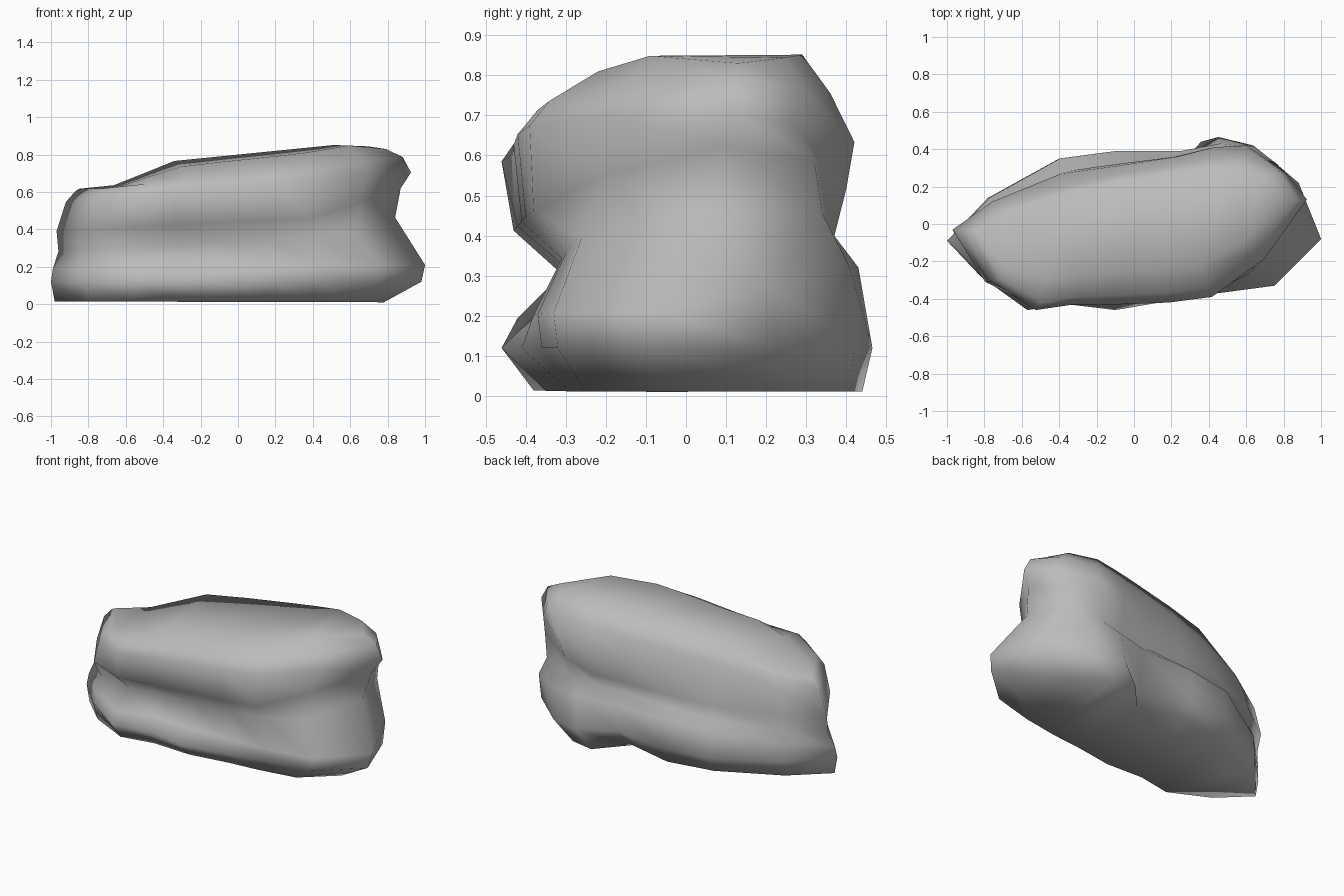
import bpy
import bmesh

# Remove the default cube only
default_cube = bpy.data.objects.get("Cube")
if default_cube:
    bpy.data.objects.remove(default_cube, do_unlink=True)


def make_material(name, value):
    material = bpy.data.materials.new(name)
    material.use_nodes = True
    colour = (value, value, value, 1)
    material.diffuse_color = colour
    shader = material.node_tree.nodes["Principled BSDF"]
    shader.inputs["Base Color"].default_value = colour
    shader.inputs["Roughness"].default_value = 0.9
    return material


def interpolate(points, position):
    """Piecewise linear height along the length of the rock."""
    if position <= points[0][0]:
        return points[0][1]
    for (start, low), (end, high) in zip(points, points[1:]):
        if position <= end:
            return low + (high - low) * (position - start) / (end - start)
    return points[-1][1]


# Shared column positions: right tip, along the front, left tip, along the back
columns = [1, .75, .45, .2, -.1, -.35, -.57, -.82,
           -1, -.78, -.4, -.1, .25, .46, .65, .88]
left_tip = columns.index(-1)


def add_ring(mesh, left, right, heights, depths, front_drop=0, back_lift=0):
    """One closed contour, stretched between its two end positions."""
    ring = []
    for fraction, depth in zip(columns, depths):
        along = fraction * (right if fraction > 0 else -left)
        height = interpolate(heights, along)
        height += back_lift * max(0, depth) - front_drop * max(0, -depth)
        ring.append(mesh.verts.new((along, depth, height)))
    return ring


def slope(low, high):
    return [(-1, low), (1, high)]


def cap(mesh, ring):
    """Close a contour with strips running from its front to its back."""
    front = ring[1:left_tip]
    back = ring[:left_tip:-1]
    mesh.faces.new((ring[0], front[0], back[0]))
    for i in range(len(front) - 1):
        mesh.faces.new((front[i], front[i + 1], back[i + 1], back[i]))
    mesh.faces.new((front[-1], ring[left_tip], back[-1]))


mesh = bmesh.new()
rings = []

# Flat underside, with a hollow at the back beside the right lobe
rings.append(add_ring(mesh, -.98, .78, slope(.015, .01),
    [-.08, -.25, -.29, -.31, -.35, -.34, -.38, -.26,
     -.09, .1, .28, .33, .26, .44, .41, .28]))
# Widest part of the lower lobe
rings.append(add_ring(mesh, -1, .98, slope(.12, .12),
    [-.1, -.32, -.36, -.41, -.46, -.43, -.46, -.28,
     -.09, .14, .35, .38, .34, .465, .42, .22]))
# Upper edge of the lower lobe, a shelf along the back
rings.append(add_ring(mesh, -.99, 1, slope(.19, .21),
    [-.08, -.33, -.37, -.38, -.38, -.36, -.42, -.27,
     -.08, .14, .35, .39, .39, .43, .41, .22], back_lift=.27))
# Weathered groove, climbing round the right end
groove = [(-1, .28), (.3, .35), (.55, .37), (.84, .46)]
rings.append(add_ring(mesh, -.96, .84, groove,
    [.05, -.26, -.3, -.31, -.31, -.3, -.31, -.25,
     -.05, .12, .28, .32, .33, .355, .37, .34], back_lift=.08))
# Underside of the overhanging upper lobe
overhang = [(-1, .39), (.4, .46), (.86, .62)]
rings.append(add_ring(mesh, -.97, .87, overhang,
    [.1, -.21, -.38, -.4, -.41, -.42, -.43, -.31,
     -.03, .12, .27, .32, .36, .385, .4, .32]))
# Widest part of the upper lobe
rings.append(add_ring(mesh, -.92, .925, slope(.54, .73),
    [.13, -.19, -.39, -.42, -.43, -.43, -.46, -.31,
     -.03, .1, .24, .31, .36, .41, .42, .27], back_lift=-.14))
# Rounded shoulder
rings.append(add_ring(mesh, -.87, .88, slope(.59, .8),
    [.13, -.15, -.34, -.37, -.38, -.39, -.42, -.29,
     -.03, .09, .21, .27, .32, .35, .36, .28]))
# Crest with a step down towards the left end
crest = [(-.86, .62), (-.62, .64), (-.4, .76), (0, .8), (.6, .86), (.78, .83)]
rings.append(add_ring(mesh, -.85, .79, crest,
    [.13, -.09, -.22, -.24, -.25, -.28, -.29, -.22,
     -.03, .07, .17, .22, .26, .28, .29, .25], front_drop=.12))

# Skin between neighbouring contours
for lower, upper in zip(rings, rings[1:]):
    for i in range(len(columns)):
        j = (i + 1) % len(columns)
        mesh.faces.new((lower[i], lower[j], upper[j], upper[i]))
cap(mesh, rings[0])
cap(mesh, rings[-1])

bmesh.ops.recalc_face_normals(mesh, faces=mesh.faces)
for face in mesh.faces:
    face.smooth = True

data = bpy.data.meshes.new("boulder")
mesh.to_mesh(data)
mesh.free()
data.materials.append(make_material("stone grey", .5))
boulder = bpy.data.objects.new("boulder", data)
bpy.context.collection.objects.link(boulder)
